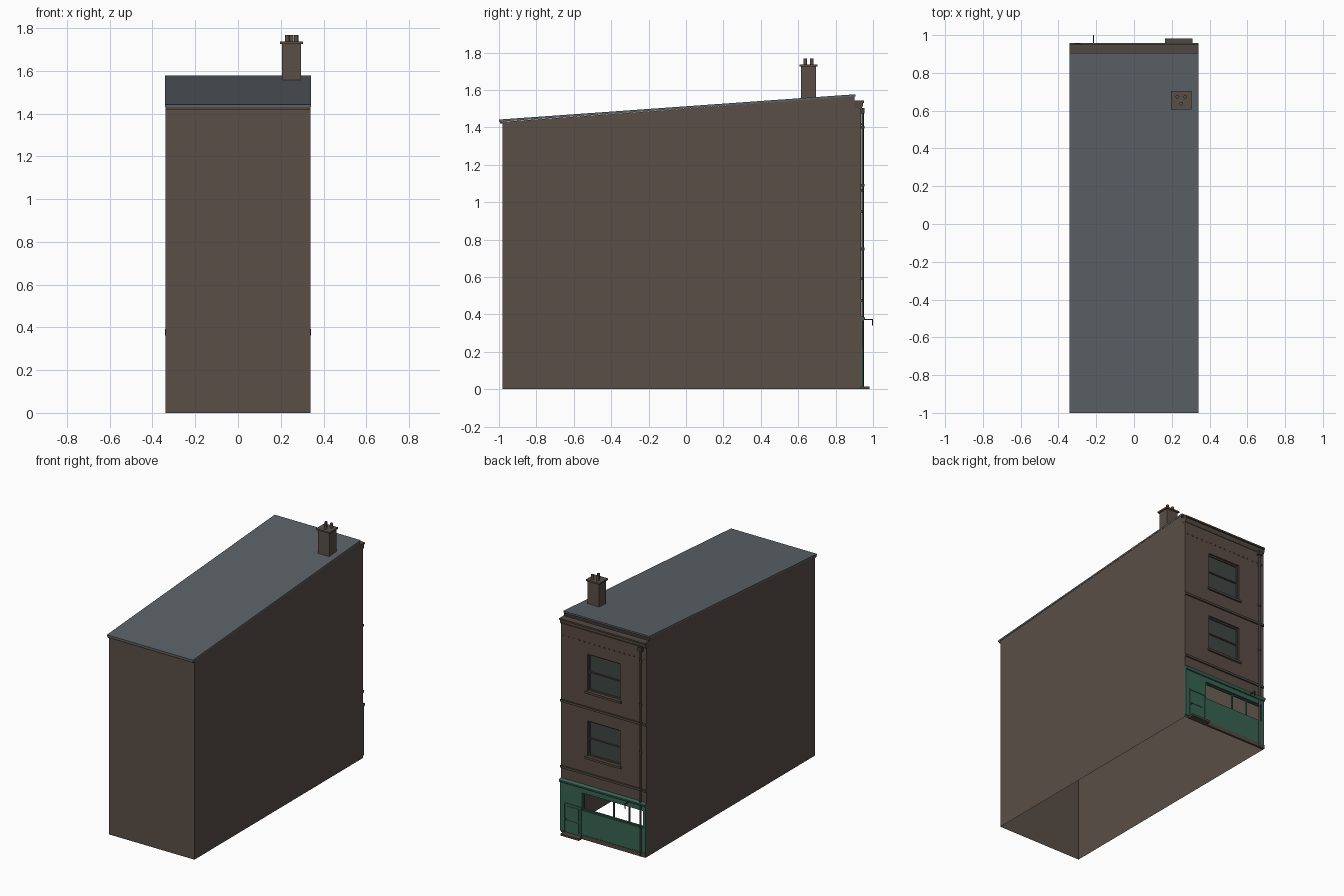
import bpy, bmesh, math
from mathutils import Vector

if "Cube" in bpy.data.objects:
    bpy.data.objects.remove(bpy.data.objects["Cube"])


def material(name, col):
    m = bpy.data.materials.new(name)
    m.diffuse_color = (*col, 1)
    m.use_nodes = True
    m.node_tree.nodes["Principled BSDF"].inputs["Base Color"].default_value = m.diffuse_color
    return m


BRICK = material("brick", (0.10, 0.077, 0.062))
FACADE = material("facade_brick", (0.10, 0.071, 0.059))
TRIM = material("trim", (0.085, 0.064, 0.052))
SLATE = material("slate", (0.105, 0.122, 0.138))
GREEN = material("green_paint", (0.04, 0.125, 0.085))
GLASS = material("glass", (0.05, 0.062, 0.058))
IRON = material("iron", (0.05, 0.045, 0.042))


def finish(name, bm, mat):
    me = bpy.data.meshes.new(name)
    bm.to_mesh(me)
    bm.free()
    me.materials.append(mat)
    ob = bpy.data.objects.new(name, me)
    bpy.context.collection.objects.link(ob)
    return ob


def boxes(name, mat, *extents):
    """Each extent is x0, x1, y0, y1, z0, z1."""
    bm = bmesh.new()
    for x0, x1, y0, y1, z0, z1 in extents:
        r = bmesh.ops.create_cube(bm, size=1)
        for v in r["verts"]:
            v.co = Vector(((x0 + x1) / 2 + v.co.x * (x1 - x0),
                           (y0 + y1) / 2 + v.co.y * (y1 - y0),
                           (z0 + z1) / 2 + v.co.z * (z1 - z0)))
    return finish(name, bm, mat)


def extrude_x(name, mat, profile, half):
    """Sweep a closed (y, z) profile across the building width."""
    bm = bmesh.new()
    f = bm.faces.new([bm.verts.new((-half, y, z)) for y, z in profile])
    r = bmesh.ops.extrude_face_region(bm, geom=[f])
    for v in r["geom"]:
        if isinstance(v, bmesh.types.BMVert):
            v.co.x = half
    bmesh.ops.recalc_face_normals(bm, faces=bm.faces)
    return finish(name, bm, mat)


def cylinder(name, mat, a, b, r, seg=12):
    a, b = Vector(a), Vector(b)
    bm = bmesh.new()
    bmesh.ops.create_cone(bm, cap_ends=True, segments=seg, radius1=r, radius2=r,
                          depth=(b - a).length)
    q = Vector((0, 0, 1)).rotation_difference(b - a)
    for v in bm.verts:
        v.co = q @ v.co + (a + b) / 2
    for f in bm.faces:
        f.smooth = len(f.verts) == 4
    return finish(name, bm, mat)


W, YF, YB = 0.34, 0.935, -0.98
SHOP = (-0.32, 0.165, 0.205, 0.33)
UPPER = [(-0.13, 0.13, 0.60, 0.855), (-0.13, 0.13, 1.07, 1.335)]

# Side and rear walls: a shell open underneath
bm = bmesh.new()
for x in (-W, W):
    pts = [(YB, 0), (YF, 0), (YF, 1.535), (0.90, 1.535), (0.90, 1.565), (YB, 1.43)]
    bm.faces.new([bm.verts.new((x, y, z)) for y, z in (pts if x > 0 else pts[::-1])])
bm.faces.new([bm.verts.new(p) for p in
              ((-W, YB, 0), (W, YB, 0), (W, YB, 1.43), (-W, YB, 1.43))])
finish("side_and_rear_walls", bm, BRICK)

# Street wall with window openings and their reveals
bm = bmesh.new()
openings = [SHOP] + UPPER
xs = sorted({-W, W, *(v for o in openings for v in o[:2])})
zs = sorted({0, 1.535, *(v for o in openings for v in o[2:])})
for x0, x1 in zip(xs, xs[1:]):
    for z0, z1 in zip(zs, zs[1:]):
        if any(o[0] <= x0 < o[1] and o[2] <= z0 < o[3] for o in openings):
            continue
        bm.faces.new([bm.verts.new((x, YF, z)) for x, z in
                      ((x1, z0), (x0, z0), (x0, z1), (x1, z1))])
for x0, x1, z0, z1 in openings:
    ring = [(x0, z0), (x1, z0), (x1, z1), (x0, z1)]
    for (ax, az), (bx, bz) in zip(ring, ring[1:] + ring[:1]):
        bm.faces.new([bm.verts.new(p) for p in ((ax, YF, az), (bx, YF, bz),
                                                (bx, YF - 0.025, bz), (ax, YF - 0.025, az))])
bmesh.ops.remove_doubles(bm, verts=bm.verts, dist=1e-5)
finish("street_wall", bm, FACADE)

# Roof, rear gutter, and cornice
extrude_x("roof", SLATE, [(-1.0, 1.43), (0.905, 1.565), (0.905, 1.577), (-1.0, 1.442)], W + 0.002)
boxes("rear_fascia", TRIM, (-W, W, -0.995, YB, 1.42, 1.432))
extrude_x("cornice", TRIM, [(0.90, 1.50), (0.938, 1.50), (0.945, 1.515), (0.945, 1.53),
                            (0.953, 1.532), (0.953, 1.543), (0.90, 1.543)], W + 0.001)

# String courses and a row of small dentils
boxes("string_courses", TRIM, *[(-W, W, YF - 0.005, YF + 0.01, z - 0.008, z + 0.008)
                                for z in (0.475, 0.95)])
boxes("dentils", TRIM, *[(-0.33 + i * 0.04, -0.32 + i * 0.04, YF - 0.003, YF + 0.004, 1.412, 1.42)
                         for i in range(17)])

# Upper sash windows
for i, (x0, x1, z0, z1) in enumerate(UPPER):
    y, t, zm = YF - 0.02, 0.01, (z0 + z1) / 2
    boxes(f"sash_glass_{i}", GLASS, (x0, x1, y - 0.006, y, z0, z1))
    boxes(f"sash_frame_{i}", TRIM,
          (x0, x0 + t, y, y + 0.008, z0, z1), (x1 - t, x1, y, y + 0.008, z0, z1),
          (x0, x1, y, y + 0.008, z0, z0 + t), (x0, x1, y, y + 0.008, z1 - t, z1),
          (x0, x1, y, y + 0.008, zm - 0.004, zm + 0.004))
    boxes(f"window_sill_{i}", TRIM, (x0 - 0.012, x1 + 0.012, YF - 0.02, YF + 0.012, z0 - 0.016, z0))

# Shopfront panelling, fascia and cornice
y0, y1 = YF - 0.004, YF + 0.008
boxes("shopfront", GREEN,
      (-W, SHOP[0], y0, y1, 0.03, 0.37), (SHOP[0], SHOP[1], y0, y1, 0.03, SHOP[2]),
      (SHOP[0], SHOP[1], y0, y1, SHOP[3], 0.37), (SHOP[1], W, y0, y1, 0.015, 0.37))
extrude_x("shop_cornice", GREEN, [(YF, 0.362), (0.95, 0.365), (0.958, 0.378),
                                  (0.958, 0.384), (YF, 0.392)], W + 0.001)
boxes("plinth", TRIM, (-W, SHOP[1], y0, YF + 0.011, 0, 0.03))

# Shop window glazing bars (no glass)
t = 0.007
ya, yb = YF - 0.016, YF - 0.004
boxes("shop_window_bars", GREEN,
      *[(x - t / 2, x + t / 2, ya, yb, SHOP[2], SHOP[3])
        for x in (SHOP[0] + t / 2, -0.2, -0.075, SHOP[1] - t / 2)],
      (SHOP[0], SHOP[1], ya, yb, SHOP[2], SHOP[2] + t),
      (SHOP[0], SHOP[1], ya, yb, SHOP[3] - t, SHOP[3]))

# Door with frame, two raised panels, knob and step
boxes("door_frame", GREEN, (0.17, 0.178, y0, y1 + 0.005, 0.015, 0.225),
      (0.302, 0.31, y0, y1 + 0.005, 0.015, 0.225), (0.17, 0.31, y0, y1 + 0.005, 0.217, 0.225))
boxes("door_panels", GREEN, (0.192, 0.288, y0, y1 + 0.003, 0.03, 0.105),
      (0.192, 0.288, y0, y1 + 0.003, 0.12, 0.205))
cylinder("door_knob", IRON, (0.295, y1, 0.113), (0.295, y1 + 0.01, 0.113), 0.005, 8)
boxes("door_step", TRIM, (0.165, 0.31, YF - 0.004, 0.982, 0, 0.015))

# Drainpipe with collars and hopper
cylinder("drainpipe", IRON, (-0.30, 0.944, 0.0), (-0.30, 0.944, 1.5), 0.007)
for i, z in enumerate((0.75, 1.09, 1.40)):
    cylinder(f"pipe_collar_{i}", IRON, (-0.30, 0.944, z - 0.007), (-0.30, 0.944, z + 0.007), 0.01)
boxes("pipe_hopper", IRON, (-0.316, -0.284, YF, 0.955, 1.475, 1.505))

# Hanging bracket over the shop window
boxes("hanging_bracket", IRON, (-0.217, -0.211, YF, 1.0, 0.37, 0.376),
      (-0.217, -0.211, 0.995, 1.0, 0.34, 0.376))

# Chimney stack, cap and pots
boxes("chimney_stack", BRICK, (0.205, 0.295, 0.615, 0.695, 1.54, 1.727))
boxes("chimney_cap", BRICK, (0.196, 0.304, 0.607, 0.703, 1.725, 1.736))
for i, (x, y) in enumerate(((0.23, 0.673), (0.272, 0.673), (0.25, 0.637))):
    cylinder(f"chimney_pot_{i}", BRICK, (x, y, 1.73), (x, y, 1.768), 0.01)
